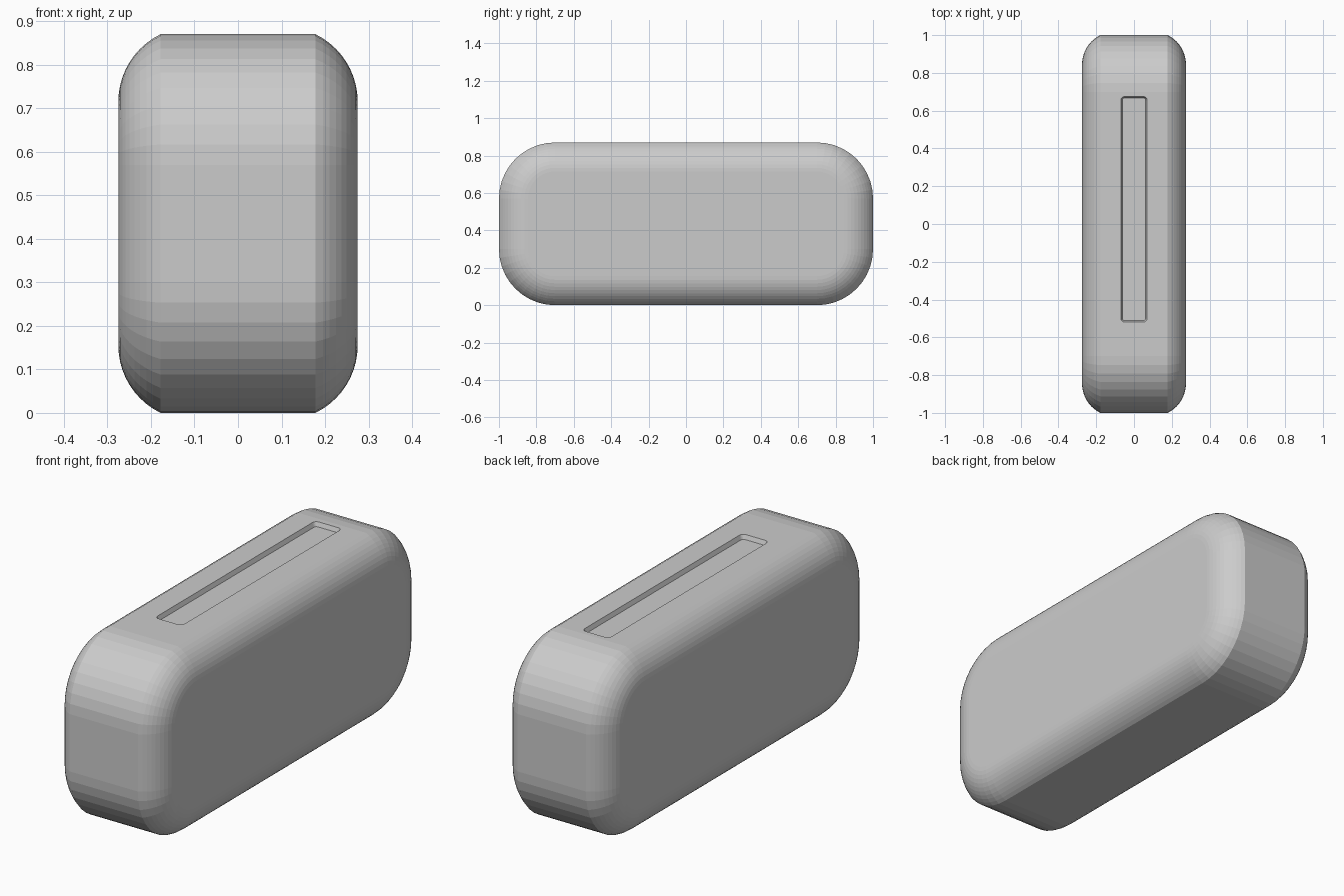
import bpy, bmesh
from math import sin, cos, pi, asin

if "Cube" in bpy.data.objects:
    bpy.data.objects.remove(bpy.data.objects["Cube"])

HEIGHT, RADIUS, STEPS = 0.87, 0.30, 10


def rounded_rect(hu, hv, r, steps):
    """Counter-clockwise outline of a rounded rectangle centred on the origin."""
    pts = []
    corners = ((1, 1), (-1, 1), (-1, -1), (1, -1))
    for i, (su, sv) in enumerate(corners):
        for k in range(steps + 1):
            a = (i + k / steps) * pi / 2
            pts.append((su * (hu - r) + r * cos(a), sv * (hv - r) + r * sin(a)))
    return pts


def loft(name, loops):
    """Skin a list of equal-length point loops and cap both ends."""
    bm = bmesh.new()
    rings = [[bm.verts.new(p) for p in loop] for loop in loops]
    for a, b in zip(rings, rings[1:]):
        n = len(a)
        for i in range(n):
            j = (i + 1) % n
            bm.faces.new((a[i], a[j], b[j], b[i]))
    bm.faces.new(rings[0][::-1])
    bm.faces.new(rings[-1])
    bmesh.ops.recalc_face_normals(bm, faces=bm.faces)
    mesh = bpy.data.meshes.new(name)
    bm.to_mesh(mesh)
    bm.free()
    obj = bpy.data.objects.new(name, mesh)
    bpy.context.collection.objects.link(obj)
    return obj


# Side edge: circular arc, tangent to the flat side and meeting the rim at a crease
half_w, rim, inset = 0.275, 0.178, 0.155
dx = half_w - rim
R = (dx * dx + inset * inset) / (2 * dx)
top_angle = asin(inset / R)
edge = []
for k in range(STEPS + 1):
    a = top_angle * (1 - k / STEPS)
    edge.append((half_w - R + R * cos(a), inset - R * sin(a)))
sections = [(-x, d) for x, d in reversed(edge)] + edge

# Body
body = loft("body", [
    [(x, y, z + HEIGHT / 2)
     for y, z in rounded_rect(1 - d, HEIGHT / 2 - d, RADIUS - d, STEPS)]
    for x, d in sections])

# Shallow recess in the top, with slightly sloping walls
cutter = loft("recess_cutter", [
    [(x, y + 0.078, z)
     for x, y in rounded_rect(0.07 + g, 0.597 + g, 0.02 + g, 4)]
    for z, g in ((HEIGHT - 0.02, -0.008), (HEIGHT + 0.02, 0.008))])
cutter.hide_render = True

cut = body.modifiers.new("recess", 'BOOLEAN')
cut.operation = 'DIFFERENCE'
cut.solver = 'EXACT'
cut.object = cutter
bpy.context.view_layer.objects.active = body
body.select_set(True)
bpy.ops.object.modifier_apply(modifier=cut.name)
bpy.data.objects.remove(cutter, do_unlink=True)
